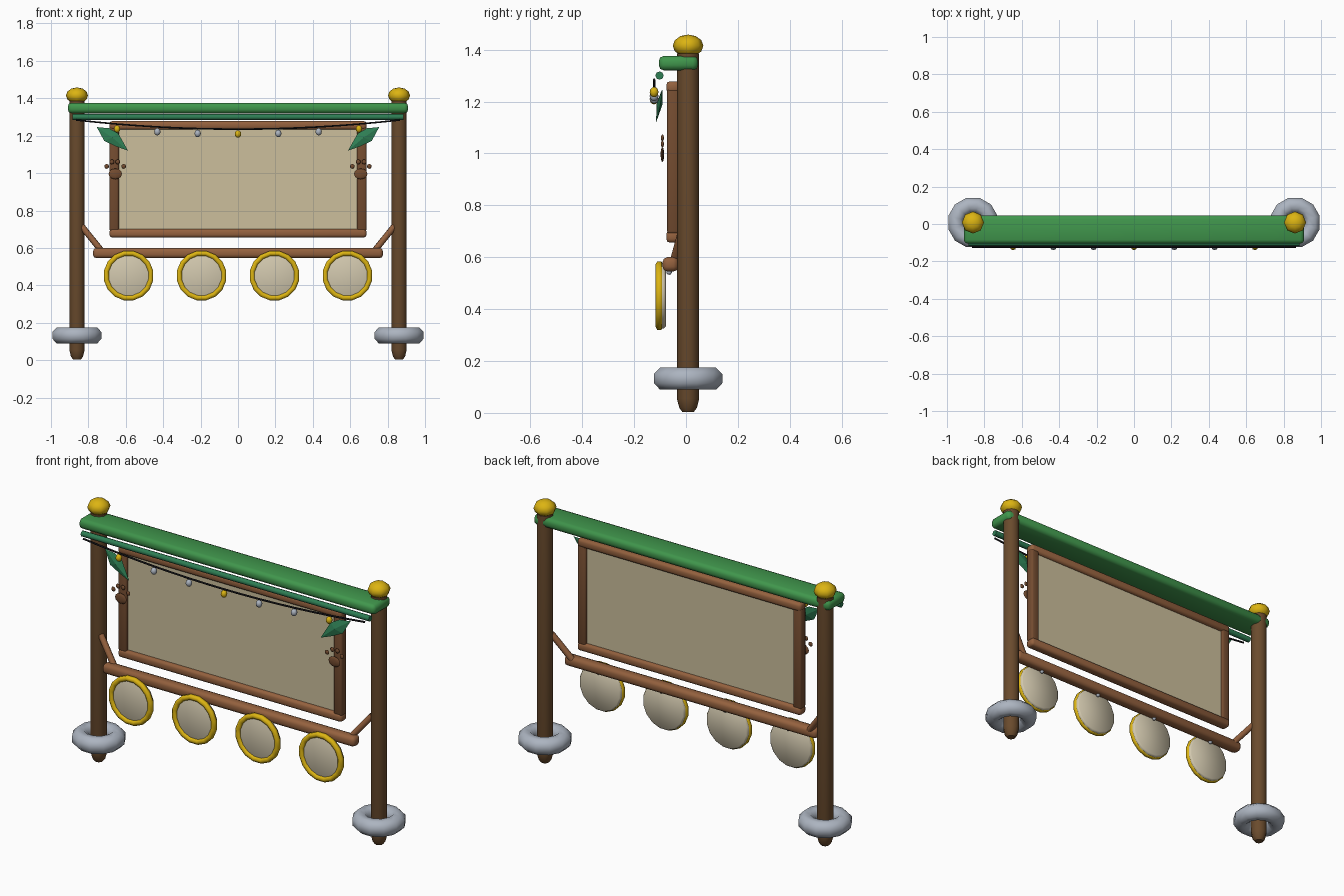
import bpy, bmesh, math
from mathutils import Vector, Matrix

if "Cube" in bpy.data.objects:
    bpy.data.objects.remove(bpy.data.objects["Cube"])


def material(name, r, g, b):
    m = bpy.data.materials.new(name)
    lin = [(c / 255 / 12.92) if c < 11 else ((c / 255 + 0.055) / 1.055) ** 2.4 for c in (r, g, b)]
    m.diffuse_color = (*lin, 1)
    m.use_nodes = True
    m.node_tree.nodes["Principled BSDF"].inputs["Base Color"].default_value = m.diffuse_color
    return m


GREEN = material("roof green", 64, 150, 76)
LEAF = material("leaf green", 46, 126, 84)
GOLD = material("gold", 220, 180, 18)
GREY = material("stone grey", 172, 180, 192)
POST = material("dark wood", 106, 75, 45)
BAR = material("warm wood", 148, 97, 62)
STILE = material("mid wood", 116, 76, 48)
TAN = material("board tan", 204, 191, 156)
CREAM = material("disc cream", 210, 200, 174)
BLACK = material("wire black", 22, 22, 26)


def finish(bm, name, mat, angle=50):
    bmesh.ops.recalc_face_normals(bm, faces=bm.faces)
    me = bpy.data.meshes.new(name)
    bm.to_mesh(me)
    bm.free()
    me.materials.append(mat)
    ob = bpy.data.objects.new(name, me)
    bpy.context.collection.objects.link(ob)
    if angle:
        bpy.ops.object.select_all(action='DESELECT')
        ob.select_set(True)
        bpy.context.view_layer.objects.active = ob
        bpy.ops.object.shade_smooth_by_angle(angle=math.radians(angle))
    return ob


def box(name, mat, lo, hi, bevel=0.0, segments=2):
    lo, hi = Vector(lo), Vector(hi)
    bm = bmesh.new()
    bmesh.ops.create_cube(bm, size=1)
    bmesh.ops.scale(bm, vec=hi - lo, verts=bm.verts)
    bmesh.ops.translate(bm, vec=(lo + hi) / 2, verts=bm.verts)
    if bevel:
        bmesh.ops.bevel(bm, geom=bm.edges[:], offset=bevel, segments=segments,
                        profile=0.5, affect='EDGES')
    return finish(bm, name, mat)


def ball(name, mat, centre, radii, u=8, v=6):
    bm = bmesh.new()
    bmesh.ops.create_uvsphere(bm, u_segments=u, v_segments=v, radius=1)
    bmesh.ops.scale(bm, vec=radii, verts=bm.verts)
    bmesh.ops.translate(bm, vec=centre, verts=bm.verts)
    return finish(bm, name, mat, 80)


def lathe(name, mat, profile, centre, sides, closed=False, axis_y=False, angle=50):
    """Turn (radius, height) points about z, or about y when axis_y is set."""
    bm = bmesh.new()
    rings = []
    for r, h in profile:
        rings.append([bm.verts.new((r * math.cos(a), r * math.sin(a), h))
                      for a in (2 * math.pi * (i + 0.5) / sides for i in range(sides))])
    n = len(rings)
    for k in range(n if closed else n - 1):
        a, b = rings[k], rings[(k + 1) % n]
        for i in range(sides):
            j = (i + 1) % sides
            bm.faces.new((a[i], a[j], b[j], b[i]))
    if not closed:
        bm.faces.new(rings[0])
        bm.faces.new(rings[-1])
    if axis_y:
        bmesh.ops.rotate(bm, matrix=Matrix.Rotation(math.pi / 2, 3, 'X'), verts=bm.verts)
    bmesh.ops.translate(bm, vec=centre, verts=bm.verts)
    return finish(bm, name, mat, angle)


def circle(major, minor, count):
    return [(major + minor * math.cos(a), minor * math.sin(a))
            for a in (2 * math.pi * (i + 0.5) / count for i in range(count))]


def rod(name, mat, a, b, radius, sides=8):
    a, b = Vector(a), Vector(b)
    bm = bmesh.new()
    bmesh.ops.create_cone(bm, cap_ends=True, segments=sides, radius1=radius, radius2=radius,
                          depth=(b - a).length)
    rot = Vector((0, 0, 1)).rotation_difference(b - a).to_matrix()
    bmesh.ops.rotate(bm, matrix=rot, verts=bm.verts)
    bmesh.ops.translate(bm, vec=(a + b) / 2, verts=bm.verts)
    return finish(bm, name, mat)


PY = 0.008  # depth of the posts
for s, side in ((-1, "left"), (1, "right")):
    # post, stone collar and finial
    lathe(side + "_post", POST,
          [(0.022, 0.003), (0.034, 0.02), (0.043, 0.055), (0.043, 1.385)],
          (s * 0.861, PY, 0), 10)
    lathe(side + "_stone_collar", GREY, circle(0.094, 0.046, 8),
          (s * 0.861, PY, 0.132), 12, closed=True, angle=60)
    ball(side + "_finial", GOLD, (s * 0.861, PY, 1.415), (0.059, 0.059, 0.043))
    # brace between post and lower beam
    rod(side + "_brace", BAR, (s * 0.835, -0.01, 0.715), (s * 0.73, -0.045, 0.585), 0.017)
    # frame stile
    x0, x1 = sorted((s * 0.687, s * 0.637))
    box(side + "_frame_stile", STILE, (x0, -0.073, 0.69), (x1, -0.025, 1.25), 0.01)
    # leaf with a raised centre
    bm = bmesh.new()
    rim = [bm.verts.new((s * x, y, z)) for x, y, z in
           ((0.755, -0.09, 1.246), (0.690, -0.095, 1.240), (0.640, -0.102, 1.212),
            (0.588, -0.115, 1.120), (0.650, -0.108, 1.142), (0.715, -0.102, 1.172))]
    for dy in (-0.012, 0.012):
        mid = bm.verts.new((s * 0.672, -0.102 + dy, 1.19))
        for i in range(6):
            bm.faces.new((rim[i], rim[(i + 1) % 6], mid))
    finish(bm, side + "_leaf", LEAF, 0)
    # paw print
    ball(side + "_paw_pad", STILE, (s * 0.656, -0.091, 0.996), (0.036, 0.007, 0.029))
    for i, (x, z) in enumerate(((0.702, 1.036), (0.674, 1.06), (0.643, 1.06), (0.611, 1.036))):
        ball(f"{side}_paw_toe_{i + 1}", STILE, (s * x, -0.091, z), (0.013, 0.006, 0.013), 8, 5)

# roof beam and the trim rod below it
box("roof_beam", GREEN, (-0.91, -0.105, 1.32), (0.91, 0.046, 1.376), 0.02)
rod("roof_trim", LEAF, (-0.885, -0.102, 1.3), (0.885, -0.102, 1.3), 0.016)

# notice board
box("board_panel", TAN, (-0.655, -0.055, 0.68), (0.655, -0.04, 1.255))
box("frame_top_bar", BAR, (-0.687, -0.076, 1.232), (0.687, -0.022, 1.278), 0.014)
box("frame_bottom_bar", BAR, (-0.687, -0.076, 0.656), (0.687, -0.022, 0.702), 0.014)

# lower beam with hanging discs
box("lower_beam", BAR, (-0.775, -0.09, 0.545), (0.775, -0.03, 0.6), 0.018)
for i in range(4):
    x = -0.585 + 0.39 * i
    ball(f"hook_{i + 1}", GREY, (x, -0.065, 0.543), (0.011, 0.011, 0.011), 8, 5)
    lathe(f"disc_{i + 1}", CREAM, [(0.122, -0.014), (0.129, -0.007), (0.129, 0.008), (0.12, 0.013)],
          (x, -0.092, 0.452), 16, axis_y=True)
    lathe(f"disc_rim_{i + 1}", GOLD, circle(0.121, 0.0155, 6),
          (x, -0.103, 0.452), 16, closed=True, axis_y=True, angle=70)


# sagging wire with small bulbs
def wire_z(x):
    return 1.235 + 0.049 * (x / 0.865) ** 2


cu = bpy.data.curves.new("light_wire", 'CURVE')
cu.dimensions = '3D'
cu.bevel_depth = 0.005
cu.bevel_resolution = 1
cu.use_fill_caps = True
sp = cu.splines.new('POLY')
sp.points.add(16)
for i, p in enumerate(sp.points):
    x = -0.865 + 1.73 * i / 16
    p.co = (x, -0.123, wire_z(x), 1)
cu.materials.append(BLACK)
bpy.context.collection.objects.link(bpy.data.objects.new("light_wire", cu))
for i in range(7):
    x = (i - 3) * 0.2155
    ball(f"bulb_{i + 1}", GOLD if i % 3 == 0 else GREY, (x, -0.123, wire_z(x) - 0.026),
         (0.017, 0.017, 0.02))
